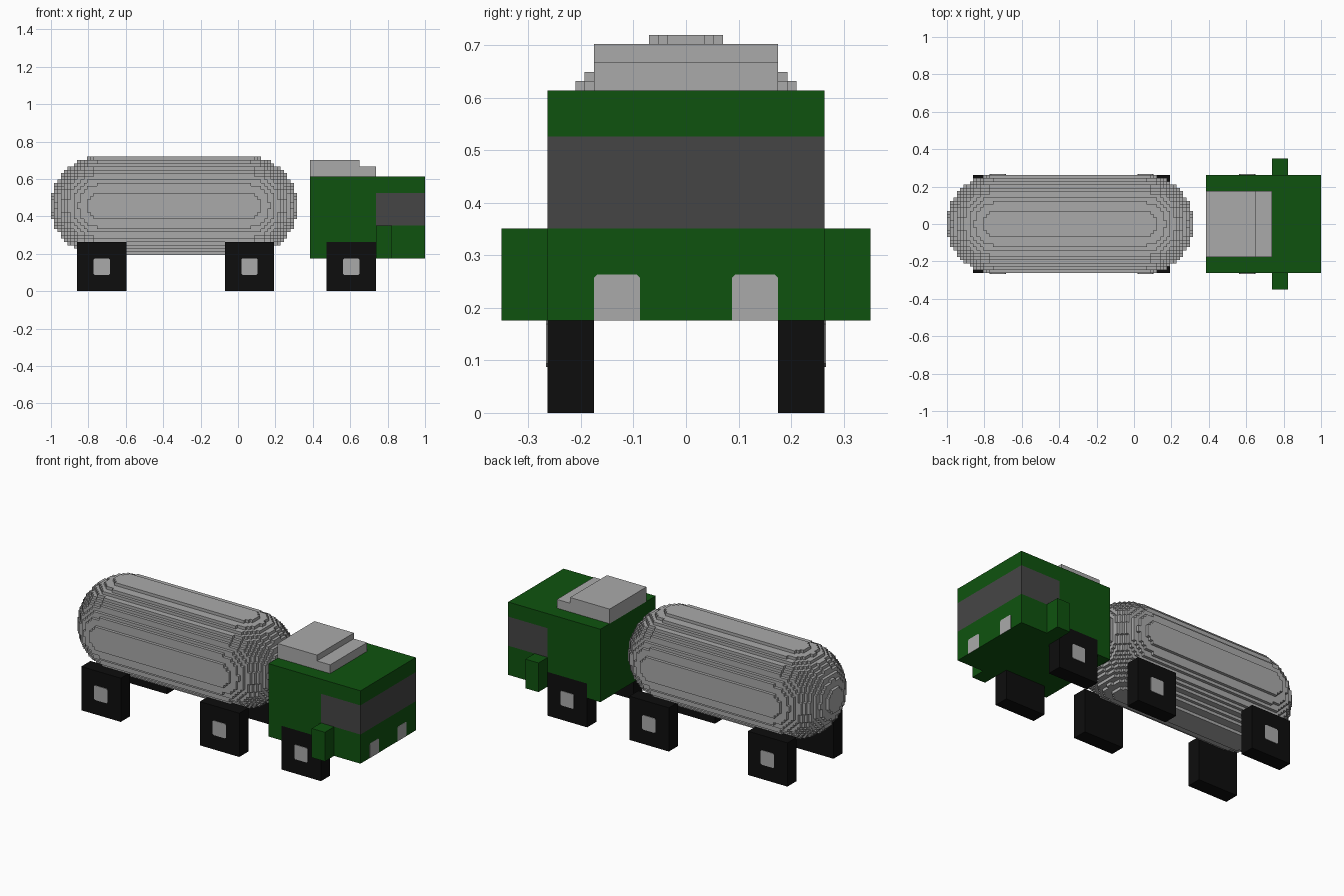
import bpy, bmesh
from mathutils import Vector

cube = bpy.data.objects.get("Cube")
if cube:
    bpy.data.objects.remove(cube, do_unlink=True)

U = 2 / 114  # one block; the truck is 114 blocks long


def P(i, j, k):
    return Vector((-1 + i * U, j * U, k * U))


def material(name, r, g, b):
    m = bpy.data.materials.new(name)
    m.use_nodes = True
    m.diffuse_color = (r, g, b, 1)
    m.node_tree.nodes["Principled BSDF"].inputs["Base Color"].default_value = (r, g, b, 1)
    return m


GREEN = material("dark green paint", 0.0048, 0.086, 0.0048)
GREY = material("light grey metal", 0.402, 0.402, 0.402)
GLASS = material("dark grey glass", 0.06, 0.06, 0.06)
BLACK = material("black rubber", 0.0042, 0.0042, 0.0042)


def finish(name, bm, *mats):
    me = bpy.data.meshes.new(name)
    bm.to_mesh(me)
    bm.free()
    for m in mats:
        me.materials.append(m)
    ob = bpy.data.objects.new(name, me)
    bpy.context.collection.objects.link(ob)
    return ob


def box_bm(lo, hi):
    bm = bmesh.new()
    bmesh.ops.create_cube(bm, size=1)
    a, b = P(*lo), P(*hi)
    for v in bm.verts:
        v.co = Vector([a[n] if v.co[n] < 0 else b[n] for n in range(3)])
    return bm


def box(name, lo, hi, mat):
    return finish(name, box_bm(lo, hi), mat)


def prism(name, outline, depth, mat):
    """Thin plate: a flat outline pushed out by depth."""
    bm = bmesh.new()
    face = bm.faces.new([bm.verts.new(p) for p in outline])
    ext = bmesh.ops.extrude_face_region(bm, geom=[face])
    moved = [g for g in ext["geom"] if isinstance(g, bmesh.types.BMVert)]
    bmesh.ops.translate(bm, verts=moved, vec=depth)
    bmesh.ops.recalc_face_normals(bm, faces=bm.faces)
    return finish(name, bm, mat)


# Tank: blocky capsule, radius 15, cap centres at 15 and 60, axis at height 26
def in_tank(c):
    x, y, z = c[0] + 0.5, c[1] + 0.5, c[2] + 0.5 - 26
    dx = x - min(max(x, 15), 60)
    return dx * dx + y * y + z * z < 225


cells = {(i, j, k) for i in range(75) for j in range(-15, 15)
         for k in range(11, 41) if in_tank((i, j, k))}
bm = bmesh.new()
verts = {}


def corner(c):
    if c not in verts:
        verts[c] = bm.verts.new(P(*c))
    return verts[c]


for cell in cells:
    for axis in range(3):
        for side in (0, 1):
            beyond = list(cell)
            beyond[axis] += 1 if side else -1
            if tuple(beyond) in cells:
                continue
            quad = []
            for du, dv in ((0, 0), (1, 0), (1, 1), (0, 1)):
                p = list(cell)
                p[axis] += side
                p[(axis + 1) % 3] += du
                p[(axis + 2) % 3] += dv
                quad.append(corner(tuple(p)))
            bm.faces.new(quad if side else quad[::-1])
# merge the flat areas into single faces
bmesh.ops.dissolve_limit(bm, angle_limit=0.01, verts=bm.verts, edges=bm.edges)
finish("tank", bm, GREY)

# Cab: box cut along the window band and the wheel openings
bm = box_bm((79, -15, 10), (114, 15, 35))
cuts = [((84, 0, 0), (1, 0, 0)), ((99, 0, 0), (1, 0, 0)),
        ((0, 0, 15), (0, 0, 1)), ((0, 0, 20), (0, 0, 1)), ((0, 0, 30), (0, 0, 1))]
for at, normal in cuts:
    bmesh.ops.bisect_plane(bm, geom=bm.verts[:] + bm.edges[:] + bm.faces[:],
                           plane_co=P(*at), plane_no=normal)
openings = []
for f in bm.faces:
    c = f.calc_center_median()
    x, z = (c.x + 1) / U, c.z / U
    if abs(f.normal.z) < 0.5 and 20 < z < 30 and x > 99:
        f.material_index = 1
    if abs(f.normal.y) > 0.5 and 84 < x < 99 and z < 15:
        openings.append(f)
bmesh.ops.delete(bm, geom=openings, context='FACES')
finish("cab", bm, GREEN, GLASS)

# Stepped roof fairing
box("roof_fairing_high", (79, -10, 35), (94, 10, 40), GREY)
box("roof_fairing_low", (94, -10, 35), (99, 10, 38), GREY)

C = 0.35  # clipped corner of hubs and headlights
THIN = 0.003
for s, side in ((-1, "front"), (1, "back")):
    # Side boxes on the cab
    lo, hi = sorted((15 * s, 20 * s))
    box(f"side_box_{side}", (99, lo, 10), (104, hi, 20), GREEN)

    # Headlight with clipped top corners
    shape = [(5, 10), (10, 10), (10, 15 - C), (10 - C, 15), (5 + C, 15), (5, 15 - C)]
    prism(f"headlight_{side}", [P(114, s * y, z) for y, z in shape],
          Vector((THIN * 0.3, 0, 0)), GREY)

    # Square wheels with a hub plate on the outer face
    for n, x in enumerate((8, 53, 84), 1):
        lo, hi = sorted((10 * s, 15 * s))
        box(f"wheel_{side}_{n}", (x, lo, 0), (x + 15, hi, 15), BLACK)
        a, b = 5, 10
        shape = [(a + C, a), (b - C, a), (b, a + C), (b, b - C),
                 (b - C, b), (a + C, b), (a, b - C), (a, a + C)]
        prism(f"hub_{side}_{n}", [P(x + u, 15 * s, v) for u, v in shape],
              Vector((0, s * THIN, 0)), GREY)
